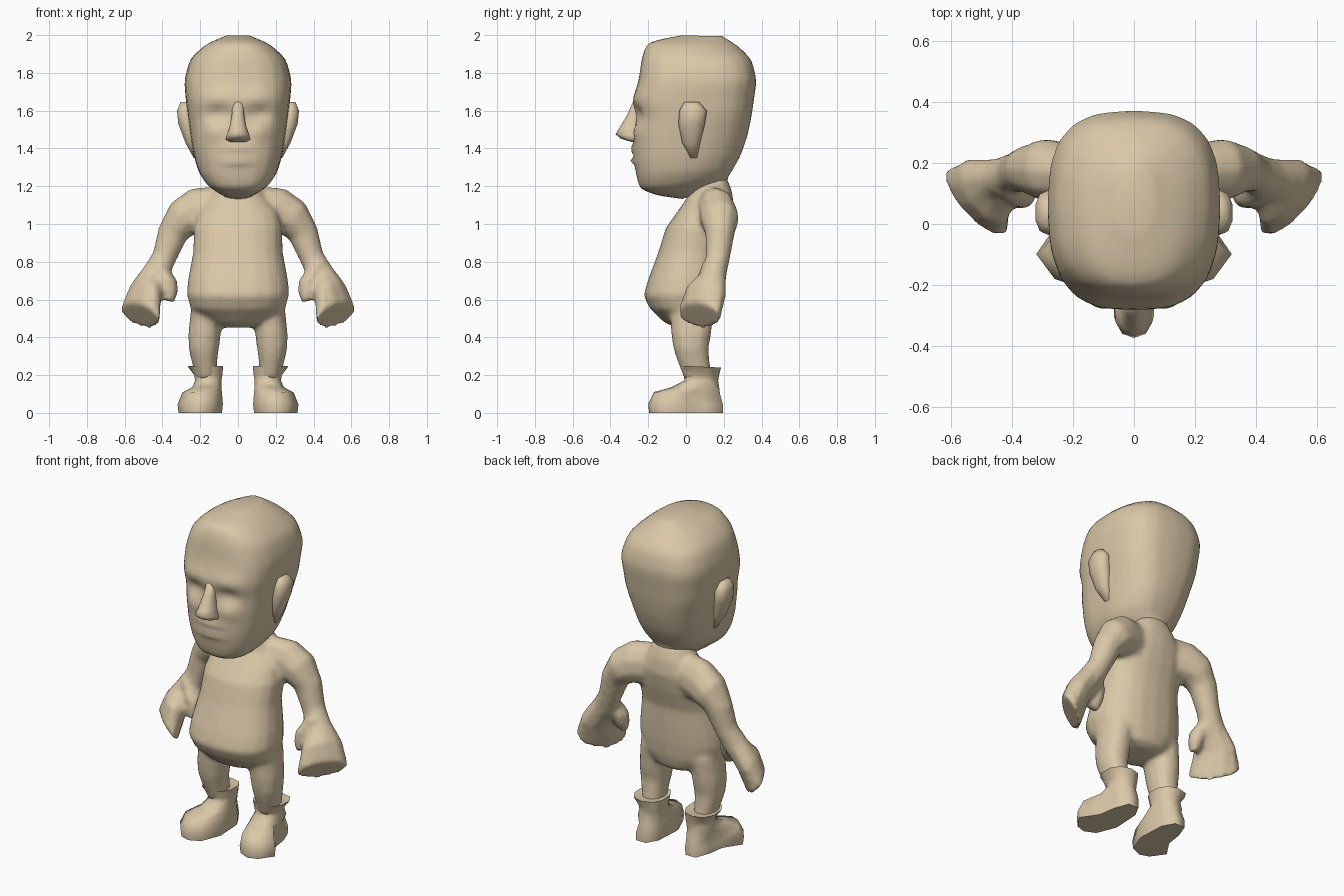
import bpy, bmesh, math
from mathutils import Vector

if "Cube" in bpy.data.objects:
    bpy.data.objects.remove(bpy.data.objects["Cube"])

skin = bpy.data.materials.new("warm tan")
skin.diffuse_color = (0.70, 0.575, 0.39, 1)
skin.use_nodes = True
skin.node_tree.nodes["Principled BSDF"].inputs["Base Color"].default_value = skin.diffuse_color


def oval(n, p):
    """Rounded-box outline inside -1..1, starting at the front."""
    pts = []
    for i in range(n):
        a = 2 * math.pi * i / n
        s, c = math.sin(a), -math.cos(a)
        pts.append((math.copysign(abs(s) ** p, s), math.copysign(abs(c) ** p, c)))
    return pts


def box_ring(shape, x0, x1, y0, y1, zf, zb=None):
    """Fit an outline into x and y limits; front and back heights may differ."""
    zb = zf if zb is None else zb
    return [Vector(((x0 + x1) / 2 + u * (x1 - x0) / 2, (y0 + y1) / 2 + v * (y1 - y0) / 2,
                    zf + (zb - zf) * (v + 1) / 2)) for u, v in shape]


def vec_ring(c, u, v, n=10):
    """Oval ring around a centre from two half-width vectors."""
    c, u, v = Vector(c), Vector(u), Vector(v)
    return [c + u * math.cos(2 * math.pi * i / n) + v * math.sin(2 * math.pi * i / n)
            for i in range(n)]


def loft(name, rings, sides=(1,), cuts=0, sculpt=None, angle=50):
    """Skin rings into a closed object, once for each side sign."""
    bm = bmesh.new()
    for s in sides:
        vs = [[bm.verts.new((p.x * s, p.y, p.z)) for p in r] for r in rings]
        n = len(vs[0])
        for a, b in zip(vs, vs[1:]):
            for i in range(n):
                bm.faces.new((a[i], a[(i + 1) % n], b[(i + 1) % n], b[i]))
        bm.faces.new(vs[0])
        bm.faces.new(vs[-1])
    if cuts:
        bmesh.ops.subdivide_edges(bm, edges=bm.edges[:], cuts=cuts, use_grid_fill=True)
    if sculpt:
        for _ in range(4):
            bmesh.ops.smooth_vert(bm, verts=bm.verts[:], factor=0.5,
                                  use_axis_x=True, use_axis_y=True, use_axis_z=True)
        for v in bm.verts:
            sculpt(v.co)
    bmesh.ops.recalc_face_normals(bm, faces=bm.faces[:])
    me = bpy.data.meshes.new(name)
    bm.to_mesh(me)
    bm.free()
    me.materials.append(skin)
    ob = bpy.data.objects.new(name, me)
    bpy.context.collection.objects.link(ob)
    smooth(ob, angle)
    return ob


def smooth(ob, angle):
    bpy.ops.object.select_all(action='DESELECT')
    ob.select_set(True)
    bpy.context.view_layer.objects.active = ob
    bpy.ops.object.shade_smooth_by_angle(angle=math.radians(angle))


def merge(target, part):
    """Weld a part into the target and drop the leftover."""
    bpy.context.view_layer.objects.active = target
    m = target.modifiers.new("weld", 'BOOLEAN')
    m.operation, m.solver, m.object = 'UNION', 'EXACT', part
    bpy.ops.object.modifier_apply(modifier=m.name)
    bpy.data.objects.remove(part)


BOTH = (1, -1)

# Torso with belly and neck: half width, front, back, front height, back height
o = oval(20, 0.85)
body = loft("body", [box_ring(o, -w, w, f, b, zf, zb) for w, f, b, zf, zb in [
    (.07, -.04, .12, .45, .455), (.16, -.11, .16, .475, .48), (.25, -.19, .18, .55, .55),
    (.272, -.225, .19, .62, .64), (.264, -.203, .195, .70, .72), (.237, -.147, .2, .85, .86),
    (.235, -.107, .235, .98, .98), (.215, -.05, .255, 1.06, 1.08),
    (.15, 0, .245, 1.13, 1.17), (.11, .015, .215, 1.19, 1.25)]])

# Arms ending in mitten hands
arms = loft("arms", [vec_ring(*r) for r in [
    ((.10, .14, 1.08), (.03, 0, .12), (0, .09, 0)),
    ((.21, .165, 1.07), (.04, 0, .12), (0, .1, 0)),
    ((.29, .178, 1.03), (.065, 0, .085), (0, .105, 0)),
    ((.345, .18, .95), (.077, 0, .03), (0, .08, 0)),
    ((.387, .17, .83), (.064, 0, .02), (0, .067, 0)),
    ((.435, .15, .74), (.064, 0, .035), (0, .068, 0)),
    ((.49, .105, .64), (.08, .03, .04), (.03, .105, -.03)),
    ((.518, .07, .515), (.102, .062, .05), (.035, .098, -.05))]], BOTH)

# Thumbs
thumbs = loft("thumbs", [vec_ring(c, (r, 0, r * .3), (0, r * 1.15, 0), 8) for c, r in [
    ((.42, .14, .79), .05), ((.375, .115, .715), .055),
    ((.362, .10, .65), .046), ((.365, .085, .59), .028)]], BOTH)

# Legs
o = oval(12, 0.9)
legs = loft("legs", [box_ring(o, *r) for r in [
    (.085, .247, -.09, .15, .57), (.09, .264, -.08, .135, .42),
    (.1, .262, -.067, .12, .34), (.108, .25, -.052, .125, .29),
    (.112, .225, -.01, .135, .18)]], BOTH)

for part in (arms, thumbs, legs):
    merge(body, part)

# Melt the welded limbs into one soft skin
bpy.context.view_layer.objects.active = body
m = body.modifiers.new("skin", 'REMESH')
m.mode, m.voxel_size = 'VOXEL', 0.014
bpy.ops.object.modifier_apply(modifier=m.name)
m = body.modifiers.new("soften", 'SMOOTH')
m.factor, m.iterations = 0.5, 8
bpy.ops.object.modifier_apply(modifier=m.name)
smooth(body, 60)

# Boots: foot outline turned outward, changing to an oval shaft
sole = [(.32, -.1), (.26, -.18), (.2, -.2), (.13, -.17), (.08, -.05),
        (.09, .12), (.13, .19), (.2, .19), (.235, .1), (.25, 0)]
sole = [((x - .2) / .12, (y + .005) / .195) for x, y in sole]
shaft = [(-u, v) for u, v in oval(10, 0.85)]
shaft = shaft[-2:] + shaft[:-2]
loft("boots", [box_ring(sole, *r) for r in [
    (.085, .315, -.195, .195, 0), (.08, .32, -.2, .195, .045),
    (.085, .295, -.17, .18, .11, .1)]] + [box_ring(shaft, *r) for r in [
        (.085, .245, -.08, .175, .135, .14), (.085, .23, -.01, .17, .17),
        (.08, .235, -.01, .175, .2), (.075, .268, -.03, .185, .25, .24),
        (.1, .245, -.02, .155, .235)]], BOTH, angle=80)


# Head: taper towards the nape, press eye sockets, cheeks and lips into the front
def face(co):
    if co.y > .05 and co.z < 1.6:
        co.x *= 1 - .9 * (co.y - .05) * (1.6 - co.z) / .4
    if co.y > -.12:
        return
    def bump(x, z, wx, wz):
        return math.exp(-((abs(co.x) - x) / wx) ** 2 - ((co.z - z) / wz) ** 2)
    co.y += .025 * bump(.11, 1.585, .06, .04)
    co.y -= .014 * bump(.12, 1.49, .06, .04) + .008 * bump(.1, 1.67, .09, .03)
    co.y -= .018 * bump(0, 1.395, .08, .02) + .02 * bump(0, 1.34, .08, .02)
    co.y += .014 * bump(0, 1.37, .1, .013)


loft("head", [box_ring(oval(20, p), -w, w, f, b, zf, zb) for w, f, b, zf, zb, p in [
    (.09, .0, .21, 1.13, 1.22, .9), (.125, -.15, .22, 1.15, 1.23, .8),
    (.17, -.245, .225, 1.185, 1.25, .75), (.21, -.265, .25, 1.26, 1.29, .72),
    (.235, -.28, .29, 1.36, 1.36, .72), (.252, -.28, .325, 1.46, 1.46, .72),
    (.267, -.267, .347, 1.56, 1.56, .7), (.277, -.285, .36, 1.65, 1.65, .7),
    (.287, -.252, .376, 1.76, 1.76, .7), (.256, -.236, .35, 1.88, 1.87, .75),
    (.17, -.205, .28, 1.965, 1.94, .85), (.05, .0, .18, 2.003, 2.003, 1)]],
    cuts=3, sculpt=face, angle=70)

# Nose
o = oval(10, 0.9)
loft("nose", [box_ring(o, -w, w, f, -.22, zf, zb) for w, f, zf, zb in [
    (.045, -.29, 1.435, 1.43), (.068, -.345, 1.452, 1.445), (.062, -.373, 1.475, 1.475),
    (.048, -.355, 1.505, 1.51), (.034, -.31, 1.58, 1.58), (.028, -.275, 1.66, 1.66)]],
    angle=85)

# Ears
loft("ears", [box_ring(o, *r) for r in [
    (.2, .235, .02, .06, 1.35), (.21, .28, -.02, .075, 1.43), (.22, .318, -.04, .1, 1.53),
    (.24, .325, -.035, .11, 1.6), (.25, .305, -.01, .07, 1.645)]], BOTH, angle=75)
